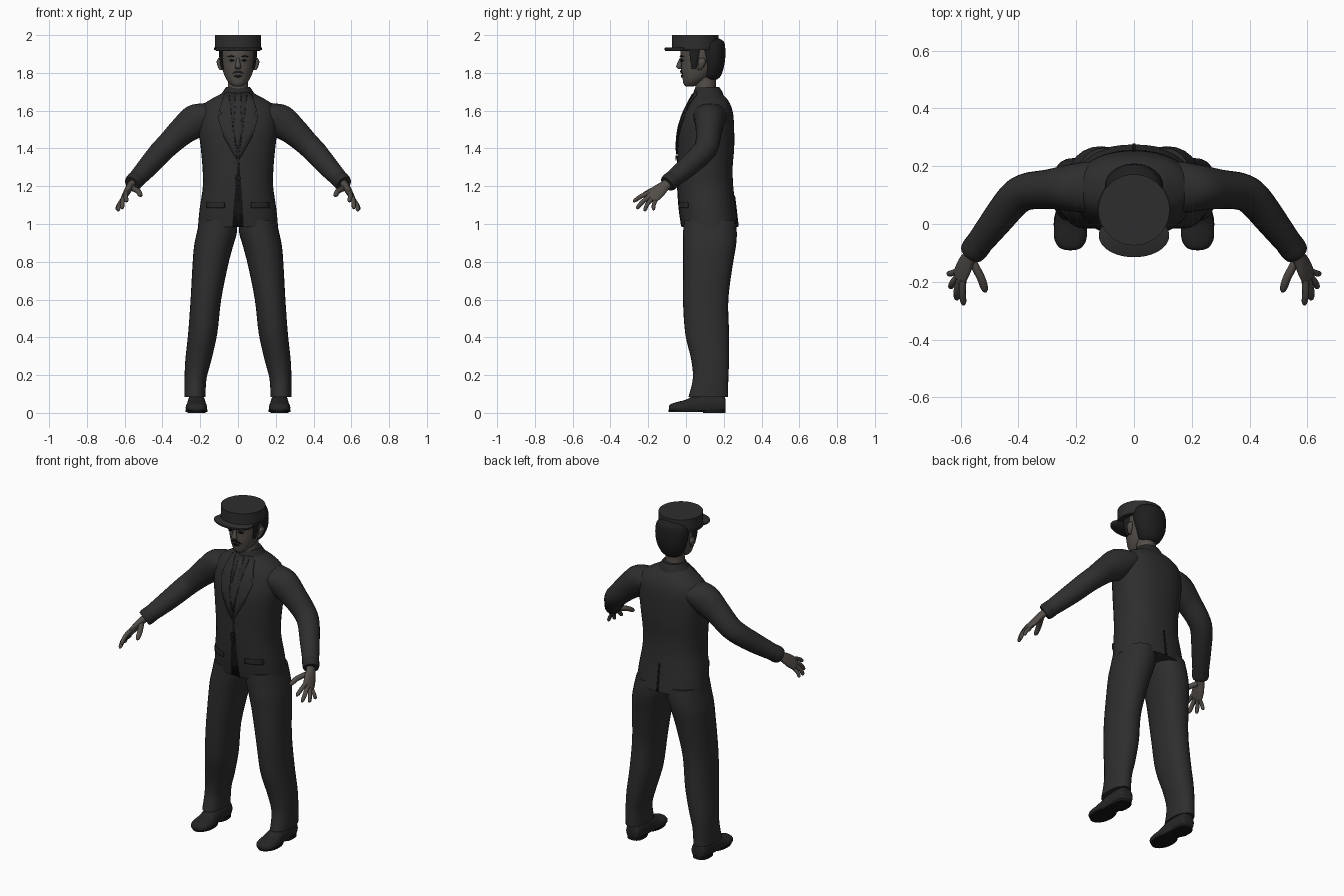
import bpy, bmesh, math
from mathutils import Vector
from mathutils.bvhtree import BVHTree


def material(name, col):
    m = bpy.data.materials.new(name)
    m.diffuse_color = (*col, 1)
    return m


SUIT = material("charcoal suit", (0.027, 0.027, 0.027))
LAPEL = material("lapel cloth", (0.022, 0.022, 0.022))
DARK = material("black trim", (0.008, 0.008, 0.008))
HAT = material("hat felt", (0.027, 0.027, 0.027))
HAIR = material("dark hair", (0.014, 0.013, 0.013))
SKIN = material("skin", (0.085, 0.074, 0.065))
SHOE = material("shoe leather", (0.02, 0.019, 0.019))
X, Y, Z = Vector((1, 0, 0)), Vector((0, 1, 0)), Vector((0, 0, 1))


def finish(name, bm, mat, angle=50):
    bmesh.ops.recalc_face_normals(bm, faces=bm.faces)
    me = bpy.data.meshes.new(name)
    bm.to_mesh(me)
    bm.free()
    me.materials.append(mat)
    ob = bpy.data.objects.new(name, me)
    bpy.context.collection.objects.link(ob)
    bpy.ops.object.select_all(action='DESELECT')
    ob.select_set(True)
    bpy.context.view_layer.objects.active = ob
    bpy.ops.object.shade_smooth_by_angle(angle=math.radians(angle))
    return ob


def spline(rows, steps):
    """Smoothly resample rows of numbers (x, y, z, radius a, radius b)."""
    out = []
    for i in range(len(rows) - 1):
        a, b, c, d = (rows[max(i - 1, 0)], rows[i], rows[i + 1], rows[min(i + 2, len(rows) - 1)])
        for k in range(steps):
            t = k / steps
            out.append([0.5 * (2 * q + (r - p) * t + (2 * p - 5 * q + 4 * r - s) * t * t
                               + (3 * q - p - 3 * r + s) * t ** 3) for p, q, r, s in zip(a, b, c, d)])
    return out + [list(rows[-1])]


def loft(name, rows, mat, u=X, v=None, sides=24, steps=4, power=2.0, floor=None):
    """Skin a run of rounded sections; without v the sections follow the path."""
    rows = spline(rows, steps)
    bm, rings = bmesh.new(), []
    for i, (x, y, z, ra, rb) in enumerate(rows):
        ua, va = u, v
        if v is None:
            t = (Vector(rows[min(i + 1, len(rows) - 1)][:3]) - Vector(rows[max(i - 1, 0)][:3])).normalized()
            va = t.cross(u).normalized()
            ua = va.cross(t)
        ring = []
        for k in range(sides):
            a = 2 * math.pi * k / sides
            c, s = math.cos(a), math.sin(a)
            p = (Vector((x, y, z)) + ua * ra * math.copysign(abs(c) ** (2 / power), c)
                 + va * rb * math.copysign(abs(s) ** (2 / power), s))
            if floor is not None:
                p.z = max(p.z, floor)
            ring.append(bm.verts.new(p))
        rings.append(ring)
    for r, q in zip(rings, rings[1:]):
        for k in range(sides):
            bm.faces.new((r[k], r[(k + 1) % sides], q[(k + 1) % sides], q[k]))
    bm.faces.new(rings[0])
    bm.faces.new(rings[-1])
    return finish(name, bm, mat)


def upright(name, rows, mat, cx=0, **kw):
    """Loft from rows of (z, half width, front y, back y)."""
    return loft(name, [(cx, (f + b) / 2, z, w, (b - f) / 2) for z, w, f, b in rows], mat, v=Y, **kw)


def plate(name, target, outline, mat, side=-1, lift=0.004):
    """Thin patch, drawn in x and z, laid on the front or back of a part."""
    tree = BVHTree.FromPolygons([v.co for v in target.data.vertices],
                                [tuple(p.vertices) for p in target.data.polygons])
    bm = bmesh.new()
    bm.faces.new([bm.verts.new((x, 0, z)) for x, z in outline])
    bmesh.ops.triangulate(bm, faces=bm.faces)
    bmesh.ops.subdivide_edges(bm, edges=bm.edges, cuts=4, use_grid_fill=True)
    for v in bm.verts:
        hit = tree.ray_cast(Vector((v.co.x, side * 2, v.co.z)), Vector((0, -side, 0)))[0]
        v.co.y = (hit.y if hit else 0.05) + side * lift
    ob = finish(name, bm, mat)
    mod = ob.modifiers.new("thickness", 'SOLIDIFY')
    mod.thickness, mod.offset = 0.005, 0
    return ob


# Jacket body
jacket = upright("jacket", [(0.985, .212, -.022, .275), (1.08, .203, -.036, .264), (1.2, .186, -.044, .25),
                            (1.3, .188, -.045, .247), (1.4, .197, -.045, .255), (1.5, .208, -.036, .255),
                            (1.58, .205, -.012, .25), (1.63, .185, .012, .236), (1.665, .135, .03, .215),
                            (1.695, .08, .045, .185), (1.715, .062, .052, .172)], SUIT, sides=40, power=2.25)
upright("jacket_collar", [(1.675, .1, .035, .2), (1.7, .08, .04, .192), (1.725, .064, .052, .176)], LAPEL)

# Head and neck
upright("neck", [(1.66, .06, .045, .165), (1.74, .053, .05, .158), (1.82, .055, .055, .16)], SKIN)
head = upright("head", [(1.728, .022, -.002, .04), (1.742, .042, -.013, .075), (1.77, .064, -.018, .12),
                        (1.81, .08, -.025, .165), (1.85, .089, -.026, .182), (1.9, .093, -.03, .19),
                        (1.945, .09, -.02, .185), (1.975, .06, .02, .16)], SKIN, sides=32)
loft("nose", [(0, -.026, 1.88, .008, .006), (0, -.033, 1.855, .011, .012),
              (0, -.037, 1.832, .017, .015), (0, -.03, 1.82, .013, .008)], SKIN, v=Y, sides=12)
upright("hair", [(1.765, .045, .09, .165), (1.785, .066, .08, .185), (1.83, .088, .08, .2),
                 (1.88, .099, .065, .208), (1.93, .1, .05, .208), (1.965, .085, .05, .2),
                 (1.985, .05, .06, .17)], HAIR, sides=32)
plate("mouth", head, [(-.024, 1.784), (0, 1.79), (.024, 1.784), (0, 1.774)], DARK, lift=.003)
plate("moustache", head, [(-.034, 1.794), (-.012, 1.813), (.012, 1.813), (.034, 1.794), (0, 1.801)], HAIR)
for s, side in ((-1, "left"), (1, "right")):
    plate(side + "_eye", head, [(s * .018, 1.866), (s * .034, 1.873), (s * .05, 1.866), (s * .034, 1.858)], DARK)
    plate(side + "_eyebrow", head, [(s * .014, 1.886), (s * .035, 1.894), (s * .06, 1.886),
                                    (s * .035, 1.885)], HAIR)
    loft(side + "_sideburn", [(s * .079, .042, 1.82, .008, .012), (s * .088, .044, 1.87, .009, .022),
                              (s * .09, .046, 1.93, .009, .03)], HAIR, v=Y, sides=12)
    loft(side + "_ear", [(s * .09, .07, 1.815, .008, .008), (s * .097, .08, 1.835, .011, .016),
                         (s * .101, .084, 1.86, .012, .021), (s * .097, .084, 1.878, .008, .012)],
         SKIN, v=Y, sides=12)

# Hat with a flat crown and front peak
for name, z0, z1, r, mat in (("hat_crown", 1.926, 2.0, .123, HAT), ("hat_band", 1.921, 1.934, .126, LAPEL)):
    upright(name, [(z0, r, .049 - r, .049 + r), (z1, r, .049 - r, .049 + r)], mat, sides=48, steps=1)
upright("hat_peak", [(1.917, .116, -.11, .03), (1.923, .122, -.115, .035), (1.931, .122, -.115, .035),
                     (1.935, .116, -.11, .03)], HAT, sides=48, steps=1)

# Shirt front, tie, buttons and vent
plate("shirt_front", jacket, [(-.05, 1.695), (.05, 1.695), (.035, 1.55), (0, 1.37), (-.035, 1.55)], LAPEL, lift=.003)
plate("tie", jacket, [(-.016, 1.69), (.016, 1.69), (.011, 1.655), (.024, 1.5), (0, 1.39), (-.024, 1.5),
                      (-.011, 1.655)], SUIT, lift=.009)
plate("front_opening", jacket, [(-.003, 1.36), (.003, 1.36), (.004, 1.06), (.03, .987), (-.03, .987),
                                (-.004, 1.06)], DARK, lift=.001)
plate("back_vent", jacket, [(-.004, 1.15), (.004, 1.15), (.006, .987), (-.006, .987)], DARK, side=1, lift=.002)
for z in (1.245, 1.215):
    plate("button", jacket, [(.016 * math.cos(k * math.pi / 4), z + .014 * math.sin(k * math.pi / 4))
                             for k in range(8)], DARK, lift=.005)

# Matching left and right parts
for s, side in ((-1, "left"), (1, "right")):
    plate(side + "_lapel", jacket, [(s * x, z) for x, z in (
        (.05, 1.7), (.075, 1.685), (.1, 1.6), (.085, 1.585), (.108, 1.57), (.075, 1.46), (.004, 1.335),
        (.03, 1.52))], SUIT, lift=.007)
    plate(side + "_pocket", jacket, [(s * x, z) for x, z in (
        (.07, 1.115), (.165, 1.115), (.165, 1.085), (.07, 1.085))], LAPEL, lift=.006)

    # Sleeve and cuff
    loft(side + "_sleeve", [(s * .09, .128, 1.595, .05, .075), (s * .16, .127, 1.575, .068, .088),
                            (s * .225, .125, 1.545, .088, .08), (s * .3, .12, 1.487, .074, .068),
                            (s * .37, .112, 1.42, .064, .064), (s * .415, .085, 1.375, .061, .061),
                            (s * .48, .005, 1.3, .055, .054), (s * .557, -.094, 1.217, .043, .043)], SUIT, u=Z)
    loft(side + "_cuff", [(s * .535, -.066, 1.24, .047, .047), (s * .552, -.088, 1.222, .048, .047),
                          (s * .561, -.1, 1.212, .043, .043)], LAPEL, u=Z)

    # Hand with four fingers and a thumb
    across = Vector((s * .35, .62, -.6)).normalized()
    loft(side + "_palm", [(s * .548, -.082, 1.226, .026, .022), (s * .57, -.115, 1.2, .03, .02),
                          (s * .588, -.15, 1.17, .04, .018), (s * .604, -.184, 1.141, .039, .014),
                          (s * .608, -.192, 1.134, .03, .008)], SKIN, u=across, sides=16)
    digits = (("thumb", (.562, -.125, 1.19), (.53, -.185, 1.175), (.513, -.235, 1.148), .014),
              ("index", (.592, -.195, 1.165), (.594, -.237, 1.147), (.589, -.28, 1.118), .0115),
              ("middle", (.602, -.19, 1.148), (.612, -.23, 1.117), (.613, -.262, 1.08), .0115),
              ("ring", (.609, -.18, 1.133), (.628, -.205, 1.104), (.635, -.22, 1.068), .011),
              ("little", (.612, -.163, 1.122), (.632, -.171, 1.1), (.643, -.172, 1.073), .01))
    for name, a, b, c, r in digits:
        a, b, c = (Vector((s * p[0], p[1], p[2])) for p in (a, b, c))
        pts = ((a, 1.1), (b, 1.05), (b.lerp(c, .75), .9), (c, .35))
        loft(side + "_" + name, [(*p, r * k, r * k) for p, k in pts], SKIN, u=across, sides=10, steps=3)

    # Trouser leg
    loft(side + "_trouser_leg", [(s * x, y, z, a, b) for x, y, z, a, b in (
        (.103, .125, 1.02, .1, .138), (.113, .127, .95, .106, .142), (.13, .124, .88, .103, .14),
        (.147, .116, .78, .094, .131), (.17, .104, .6, .081, .12), (.187, .112, .42, .077, .116),
        (.21, .128, .28, .069, .1), (.225, .13, .18, .058, .094), (.228, .118, .085, .056, .105))],
        SUIT, v=Y, power=2.2, sides=28)

    # Shoe upper, sole and heel
    loft(side + "_shoe", [(s * .22, y, z, a, b) for y, z, a, b in (
        (.208, .045, .03, .03), (.195, .045, .044, .055), (.13, .045, .048, .065), (.05, .04, .05, .055),
        (0, .03, .056, .04), (-.05, .027, .056, .03), (-.08, .025, .04, .022), (-.09, .024, .018, .012))],
        SHOE, v=Z, floor=.012)
    upright(side + "_sole", [(.006, .058, -.092, .09), (.018, .058, -.092, .09)], DARK, cx=s * .22, steps=1)
    upright(side + "_heel", [(0, .047, .09, .21), (.02, .047, .09, .21)], DARK, cx=s * .22, steps=1, power=2.6)
